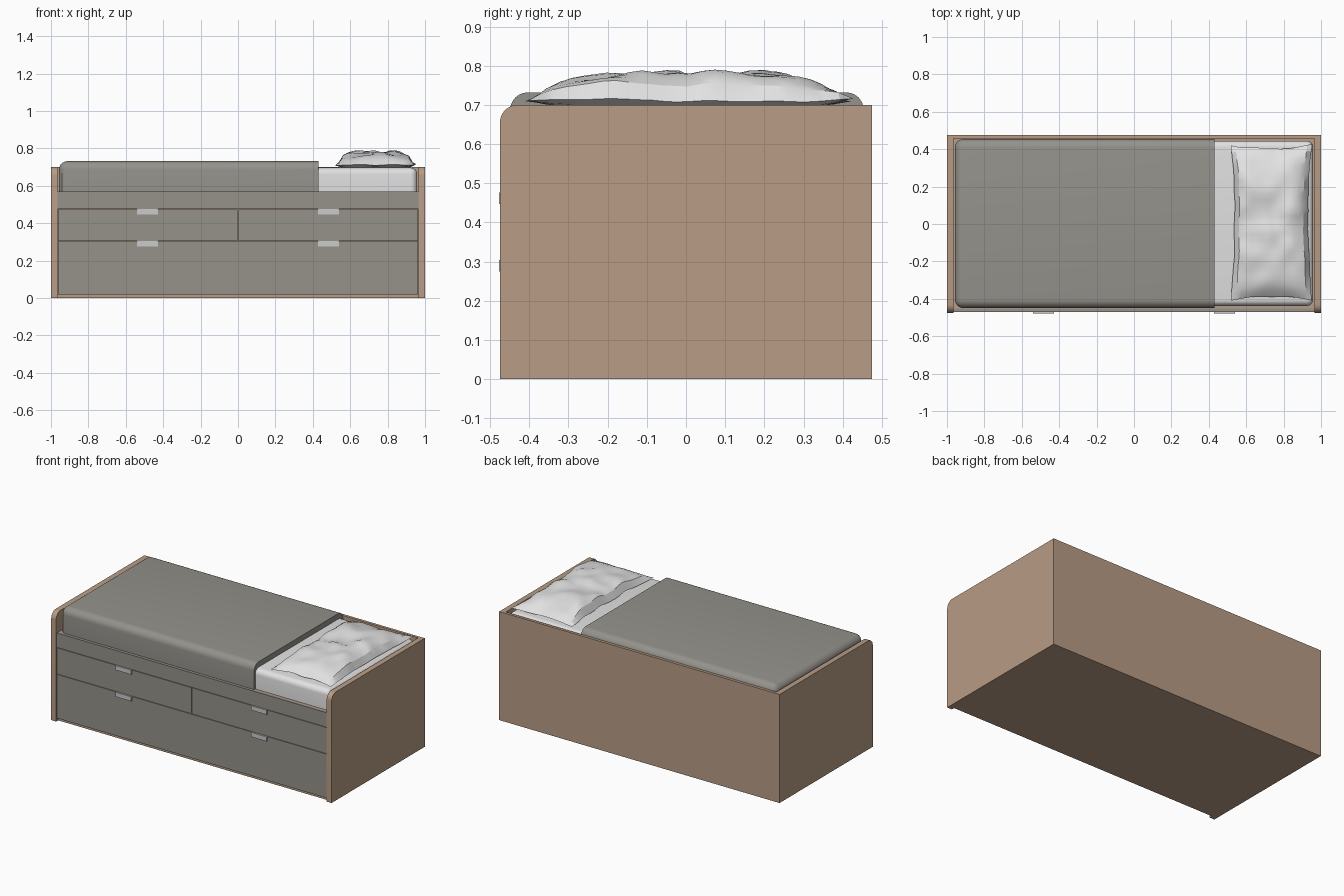
import bpy, bmesh, math, random
from mathutils import Vector, noise

if "Cube" in bpy.data.objects:
    bpy.data.objects.remove(bpy.data.objects["Cube"])

random.seed(4)


def material(name, rgb):
    m = bpy.data.materials.new(name)
    m.diffuse_color = (*rgb, 1)
    m.use_nodes = True
    m.node_tree.nodes["Principled BSDF"].inputs["Base Color"].default_value = m.diffuse_color
    return m


WOOD = material("tan wood", (0.48, 0.335, 0.235))
GREY = material("grey front", (0.305, 0.287, 0.258))
COVER = material("grey blanket", (0.30, 0.288, 0.26))
WHITE = material("white bedding", (0.76, 0.76, 0.77))
METAL = material("light handle", (0.60, 0.60, 0.60))


def finish(name, bm, mat, angle=None):
    bmesh.ops.recalc_face_normals(bm, faces=bm.faces)
    me = bpy.data.meshes.new(name)
    bm.to_mesh(me)
    bm.free()
    me.materials.append(mat)
    ob = bpy.data.objects.new(name, me)
    bpy.context.collection.objects.link(ob)
    if angle:
        bpy.ops.object.select_all(action='DESELECT')
        ob.select_set(True)
        bpy.context.view_layer.objects.active = ob
        bpy.ops.object.shade_smooth_by_angle(angle=math.radians(angle))
    return ob


def box(name, x, y, z, mat, radius=0, pick=None, segments=6):
    """Box from ranges; edges whose midpoint passes pick() are rounded."""
    bm = bmesh.new()
    bmesh.ops.create_cube(bm, size=1)
    for v in bm.verts:
        v.co = [r[0] if c < 0 else r[1] for c, r in zip(v.co, (x, y, z))]
    if radius:
        mid = Vector(((x[0] + x[1]) / 2, (y[0] + y[1]) / 2, (z[0] + z[1]) / 2))
        edges = []
        for e in bm.edges:
            d = (e.verts[0].co + e.verts[1].co) / 2 - mid
            side = [0 if abs(c) < 1e-5 else math.copysign(1, c) for c in d]
            if pick(*side):
                edges.append(e)
        bmesh.ops.bevel(bm, geom=edges, offset=radius, segments=segments,
                        profile=0.5, affect='EDGES')
    return finish(name, bm, mat, 35 if radius else None)


# side panels with a rounded upper front corner
for label, s in (("left", -1), ("right", 1)):
    box(label + "_side_panel", sorted((s * 0.965, s)), (-0.475, 0.475), (0, 0.70),
        WOOD, 0.045, lambda a, b, c: b < 0 and c > 0, 8)

# back panel and the wooden carcass that carries the mattress
box("back_panel", (-0.965, 0.965), (0.457, 0.475), (0, 0.70), WOOD)
box("carcass", (-0.965, 0.965), (-0.455, 0.457), (0, 0.568), WOOD)

# front rail and drawer fronts
FRONT = (-0.47, -0.453)
box("front_rail", (-0.964, 0.964), FRONT, (0.477, 0.57), GREY)
box("lower_drawer_front", (-0.962, 0.962), FRONT, (0.02, 0.303), GREY)
for label, s in (("left", -1), ("right", 1)):
    box(label + "_upper_drawer_front", sorted((s * 0.002, s * 0.962)), FRONT,
        (0.306, 0.474), GREY)
    # handles hooked over the drawer tops
    for row, z in (("lower", 0.303), ("upper", 0.475)):
        cx = s * 0.483
        box(f"{label}_{row}_handle", (cx - 0.056, cx + 0.056), (-0.478, -0.468),
            (z - 0.028, z + 0.001), METAL)

# mattress
box("mattress", (-0.945, 0.958), (-0.438, 0.445), (0.569, 0.697), WHITE, 0.035,
    lambda a, b, c: c > 0 or (c == 0 and a > 0))

# blanket: rounded everywhere except its open right end and bottom
box("blanket", (-0.957, 0.43), (-0.449, 0.454), (0.569, 0.732), COVER, 0.045,
    lambda a, b, c: (c > 0 and a <= 0) or (c == 0 and a < 0))

# crumpled pillow: a bulging cushion with pinched corners and a centre crease
bm = bmesh.new()
NX, NY = 16, 26
bmesh.ops.create_grid(bm, x_segments=NX, y_segments=NY, size=1)
border = [e for e in bm.edges if e.is_boundary]
top = list(bm.verts)
dup = bmesh.ops.duplicate(bm, geom=bm.verts[:] + bm.edges[:] + bm.faces[:])
bottom = [g for g in dup["geom"] if isinstance(g, bmesh.types.BMVert)]
for verts, up in ((top, True), (bottom, False)):
    for v in verts:
        u, w = v.co.x, v.co.y
        full = max(0, 1 - abs(u) ** 5) ** 0.55 * max(0, 1 - abs(w) ** 4) ** 0.75
        wob = noise.noise(Vector((u * 2.2, w * 3.5, 1.7)))
        x = 0.735 + u * (0.215 - 0.018 * (1 - w * w)) + 0.006 * wob
        y = 0.008 + w * (0.415 - 0.02 * (1 - u * u)) + 0.008 * wob
        edge = 0.712 + 0.008 * wob
        if up:
            crease = 0.012 * math.exp(-((w - 0.03) / 0.05) ** 2)
            z = edge + full * (0.068 + 0.014 * wob - crease)
        else:
            z = edge - full * 0.022
        v.co = (x, y, min(z, 0.79))
bmesh.ops.remove_doubles(bm, verts=bm.verts, dist=0.0005)
finish("pillow", bm, WHITE, 25)
